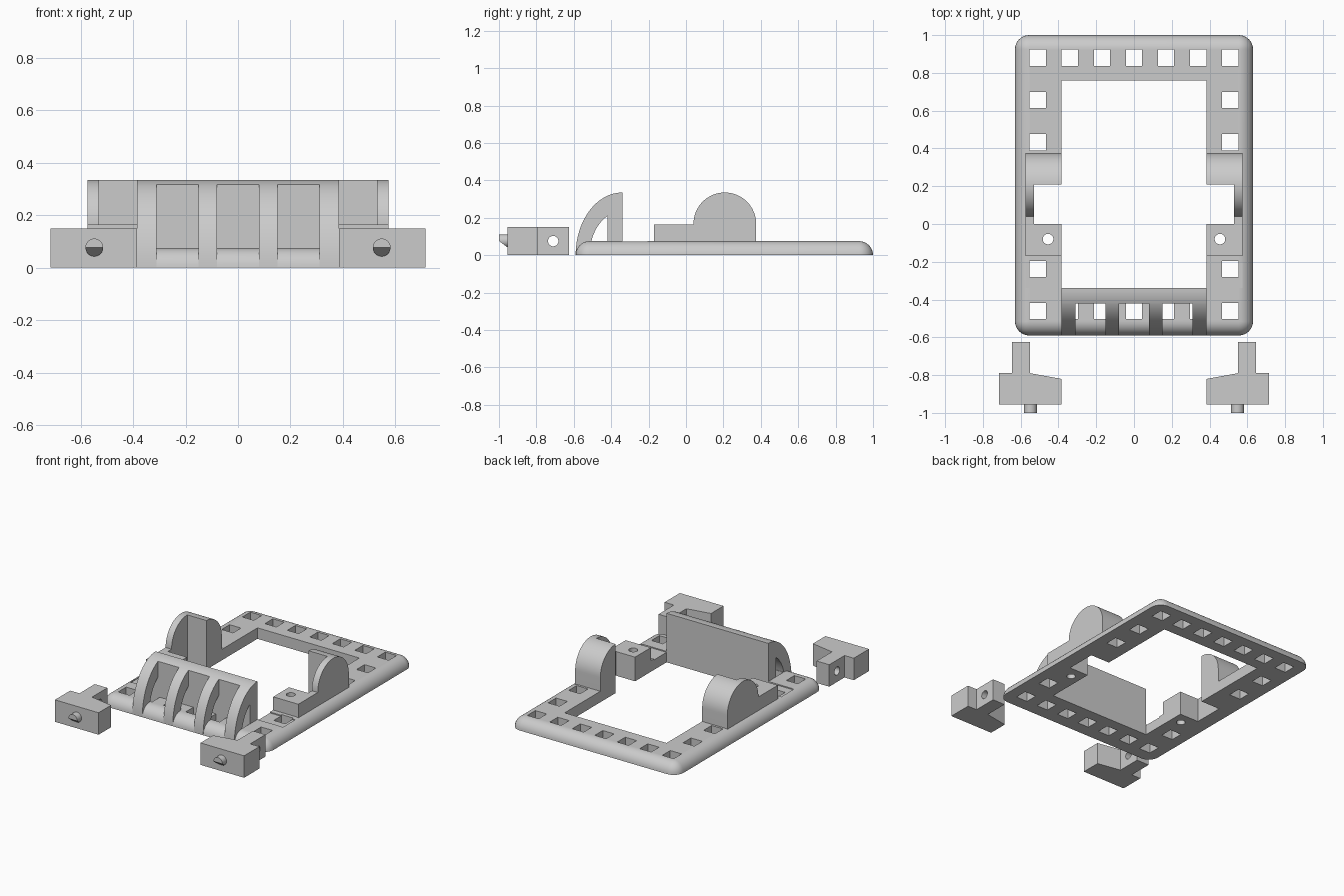
import bpy, bmesh
from math import sin, cos, pi, sqrt, radians
from mathutils import Vector

old = bpy.data.objects.get("Cube")
if old:
    bpy.data.objects.remove(old, do_unlink=True)

grey = bpy.data.materials.new("plain grey")
grey.use_nodes = True
grey.diffuse_color = (0.6, 0.6, 0.6, 1)
grey.node_tree.nodes["Principled BSDF"].inputs["Base Color"].default_value = (0.6, 0.6, 0.6, 1)
parts = []


def finish(name, bm, part=True):
    bmesh.ops.recalc_face_normals(bm, faces=bm.faces)
    mesh = bpy.data.meshes.new(name)
    bm.to_mesh(mesh)
    bm.free()
    mesh.materials.append(grey)
    ob = bpy.data.objects.new(name, mesh)
    bpy.context.collection.objects.link(ob)
    if part:
        parts.append(ob)
    return ob


def prism(name, points, axis, lo, hi, part=True):
    """Extrude a profile along an axis: x takes (y, z), y takes (x, z), z takes (x, y)."""
    place = {"x": lambda p, d: (d, p[0], p[1]),
             "y": lambda p, d: (p[0], d, p[1]),
             "z": lambda p, d: (p[0], p[1], d)}[axis]
    bm = bmesh.new()
    a = [bm.verts.new(place(p, lo)) for p in points]
    b = [bm.verts.new(place(p, hi)) for p in points]
    bm.faces.new(a)
    bm.faces.new(b)
    for i in range(len(a)):
        j = (i + 1) % len(a)
        bm.faces.new((a[i], a[j], b[j], b[i]))
    return finish(name, bm, part)


def box_cutter(x0, x1, y0, y1, z0=-0.1, z1=0.5):
    return prism("cutter", [(x0, y0), (x1, y0), (x1, y1), (x0, y1)], "z", z0, z1, False)


def circle(u, v, r, n=32):
    return [(u + r * cos(2 * pi * i / n), v + r * sin(2 * pi * i / n)) for i in range(n)]


def carve(ob, cutters):
    """Subtract the cutters and bake the result."""
    for c in cutters:
        mod = ob.modifiers.new("cut", "BOOLEAN")
        mod.operation, mod.solver, mod.object = "DIFFERENCE", "EXACT", c
    bpy.context.view_layer.update()
    graph = bpy.context.evaluated_depsgraph_get()
    mesh = bpy.data.meshes.new_from_object(ob.evaluated_get(graph))
    ob.modifiers.clear()
    ob.data = mesh
    for c in cutters:
        bpy.data.objects.remove(c, do_unlink=True)


# Main dimensions
W, FRONT, BACK, THICK = 0.63, -0.59, 1.0, 0.075
IN_X, IN_FRONT, IN_BACK = 0.385, -0.34, 0.76
HOLE = 0.043


def pocket(s):
    return box_cutter(s * 0.3, s * 0.53, 0, 0.21)


def screw_hole(s):
    return prism("cutter", circle(s * 0.455, -0.08, 0.028), "z", -0.1, 0.5, False)


# Base frame: flat underside, rounded rim
bm = bmesh.new()
for cx in (-W + THICK, W - THICK):
    for cy in (FRONT + THICK, BACK - THICK):
        for i in range(9):
            t = pi / 2 * i / 8
            for x, y in circle(cx, cy, THICK * cos(t)) if i < 8 else [(cx, cy)]:
                bm.verts.new((x, y, THICK * sin(t)))
hull = bmesh.ops.convex_hull(bm, input=bm.verts)
bmesh.ops.delete(bm, geom=[v for v in bm.verts if not v.link_faces], context="VERTS")
bmesh.ops.dissolve_limit(bm, angle_limit=radians(0.5), verts=bm.verts, edges=bm.edges)
frame = finish("base_frame", bm)

# Frame openings: window, square holes, recesses, pockets
cuts = [box_cutter(-IN_X, IN_X, IN_FRONT, IN_BACK)]
spots = [(i * 0.17, y) for i in range(-3, 4) for y in (0.88, -0.46)]
spots += [(s * 0.51, y) for s in (-1, 1) for y in (0.656, 0.433, -0.238)]
cuts += [box_cutter(x - HOLE, x + HOLE, y - HOLE, y + HOLE) for x, y in spots]
for s in (-1, 1):
    cuts += [box_cutter(s * 0.35, s * 0.575, IN_FRONT, -0.205, 0.068), pocket(s), screw_hole(s)]
carve(frame, cuts)


# Front guard: back wall and arched ribs following elliptical curves
def ellipse(rx, rz, n=24):
    return [(IN_FRONT - rx * cos(pi / 2 * i / n), rz * sin(pi / 2 * i / n)) for i in range(n + 1)]


outer, inner = ellipse(0.25, 0.335), ellipse(0.175, 0.235)
wall_y = -0.42
wall_z = 0.335 * sqrt(1 - ((IN_FRONT - wall_y) / 0.25) ** 2)
wall = [(wall_y, 0.05), (wall_y, wall_z)] + [p for p in outer if p[0] > wall_y] + [(IN_FRONT, 0.05)]
prism("guard_wall", wall, "x", -IN_X, IN_X)
for i, (x0, x1) in enumerate([(-IN_X, -0.31), (-0.15, -0.08), (0.08, 0.15), (0.31, IN_X)]):
    prism(f"guard_rib_{i + 1}", outer + inner[::-1], "x", x0, x1)

# Side lugs, then separate clips, mirrored left and right
lug = [(-0.17, 0.05), (0.375, 0.05)]
lug += [(0.2075 + 0.1675 * cos(pi * i / 32), 0.1675 + 0.1675 * sin(pi * i / 32)) for i in range(33)]
lug += [(0.04, 0.165), (-0.17, 0.165)]
clip = [(0.715, -0.79), (0.715, -0.955), (IN_X, -0.955), (IN_X, -0.82),
        (0.55, -0.79), (0.55, -0.625), (0.645, -0.625), (0.645, -0.79)]
for s, side in ((1, "left"), (-1, "right")):
    ob = prism(f"{side}_lug", lug, "x", s * IN_X, s * 0.575)
    carve(ob, [pocket(s), screw_hole(s)])

    ob = prism(f"{side}_clip", [(s * x, y) for x, y in clip], "z", 0, 0.15)
    carve(ob, [prism("cutter", circle(-0.71, 0.075, 0.028), "x", s * 0.5, s * 0.7, False)])

    # Latch pin with a slanted lower half
    pin = prism(f"{side}_latch_pin", circle(s * 0.548, 0.077, 0.034), "y", -1.0, -0.94)
    bm = bmesh.new()
    bm.from_mesh(pin.data)
    cut = bmesh.ops.bisect_plane(bm, geom=bm.verts[:] + bm.edges[:] + bm.faces[:],
                                 plane_co=Vector((0, -1.0, 0.076)),
                                 plane_no=Vector((0, -0.034, -0.045)), clear_outer=True)
    bmesh.ops.holes_fill(bm, edges=[e for e in bm.edges if e.is_boundary], sides=0)
    bmesh.ops.recalc_face_normals(bm, faces=bm.faces)
    bm.to_mesh(pin.data)
    bm.free()

# Smooth curves, crisp corners
bpy.ops.object.select_all(action="DESELECT")
for ob in parts:
    ob.select_set(True)
bpy.context.view_layer.objects.active = frame
bpy.ops.object.shade_smooth_by_angle(angle=radians(30))
